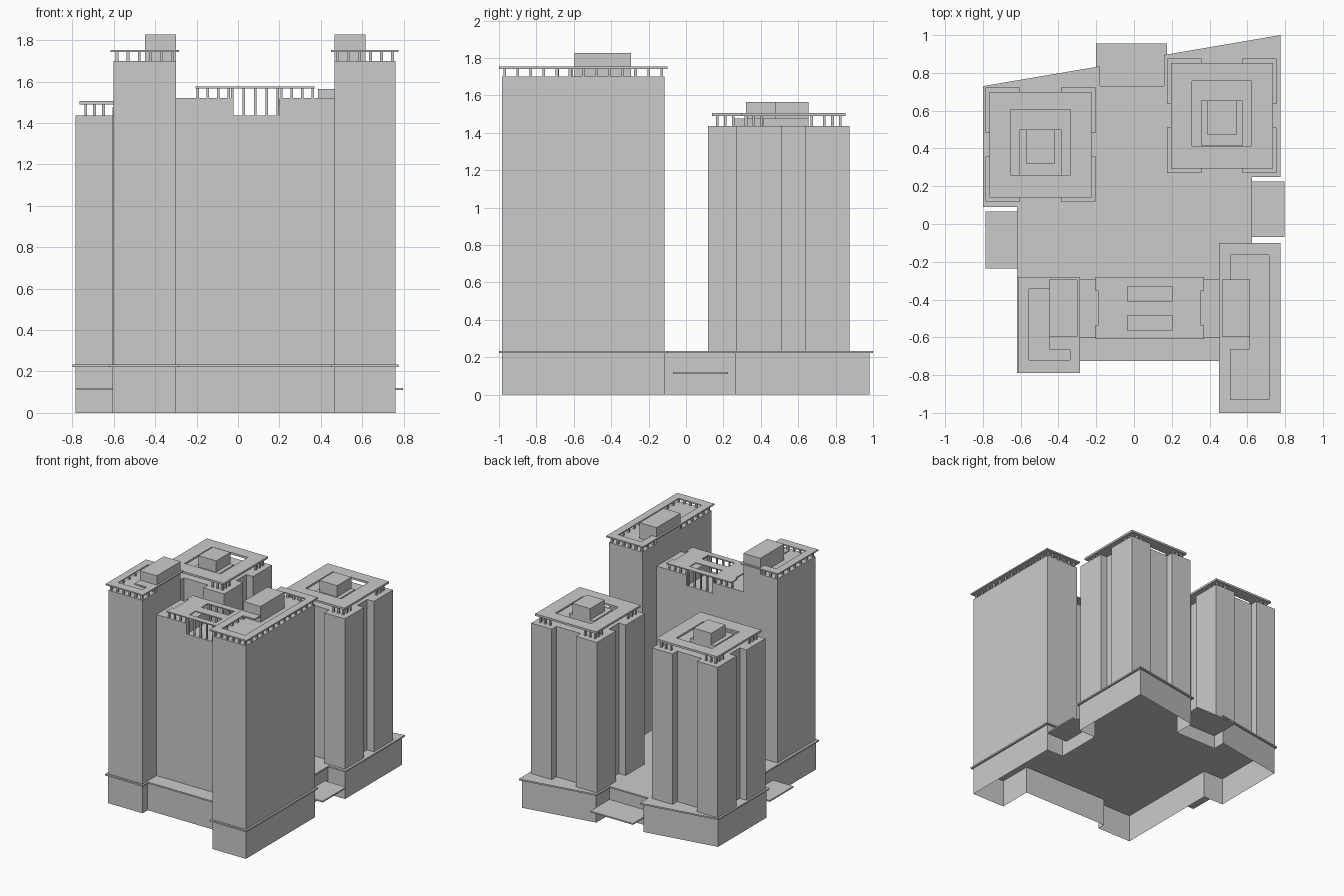
import bpy, bmesh
from mathutils import Vector

if "Cube" in bpy.data.objects:
    bpy.data.objects.remove(bpy.data.objects["Cube"])


def prism(name, outline, z0, z1, holes=(), open_below=False):
    """Flat-shaded extruded plan outline with optional holes."""
    cu = bpy.data.curves.new(name, 'CURVE')
    cu.dimensions, cu.fill_mode, cu.extrude = '2D', 'BOTH', (z1 - z0) / 2
    for loop in [outline, *holes]:
        sp = cu.splines.new('POLY')
        sp.points.add(len(loop) - 1)
        for p, (x, y) in zip(sp.points, loop):
            p.co = (x, y, 0, 1)
        sp.use_cyclic_u = True
    ob = bpy.data.objects.new(name, cu)
    ob.location.z = (z0 + z1) / 2
    bpy.context.collection.objects.link(ob)
    bpy.ops.object.select_all(action='DESELECT')
    ob.select_set(True)
    bpy.context.view_layer.objects.active = ob
    bpy.ops.object.convert(target='MESH')
    ob = bpy.context.object
    bm = bmesh.new()
    bm.from_mesh(ob.data)
    bmesh.ops.remove_doubles(bm, verts=bm.verts, dist=1e-5)
    bmesh.ops.recalc_face_normals(bm, faces=bm.faces)
    if open_below:
        low = [f for f in bm.faces if f.normal.z < -0.9]
        bmesh.ops.delete(bm, geom=low, context='FACES')
    bmesh.ops.dissolve_limit(bm, angle_limit=0.01, verts=bm.verts, edges=bm.edges)
    for f in bm.faces:
        f.smooth = False
    bm.to_mesh(ob.data)
    bm.free()
    for a in ("sharp_face", "custom_normal"):
        if a in ob.data.attributes:
            ob.data.attributes.remove(ob.data.attributes[a])
    ob.data.shade_flat()
    return ob


def boxes(name, items):
    """One object made of boxes (x0, x1, y0, y1, z0, z1)."""
    bm = bmesh.new()
    for x0, x1, y0, y1, z0, z1 in items:
        for v in bmesh.ops.create_cube(bm, size=1)['verts']:
            v.co = Vector(((x0 + x1) / 2 + v.co.x * (x1 - x0),
                           (y0 + y1) / 2 + v.co.y * (y1 - y0),
                           (z0 + z1) / 2 + v.co.z * (z1 - z0)))
    me = bpy.data.meshes.new(name)
    bm.to_mesh(me)
    bm.free()
    ob = bpy.data.objects.new(name, me)
    bpy.context.collection.objects.link(ob)
    return ob


def posts(name, points, z0, z1, w=0.014):
    h = w / 2
    boxes(name, [(x - h, x + h, y - h, y + h, z0, z1) for x, y in points])


def rect(x0, x1, y0, y1):
    return [(x0, y0), (x1, y0), (x1, y1), (x0, y1)]


def inset(loop, d):
    """Mitred inset of a counter-clockwise outline."""
    out = []
    for i, p in enumerate(loop):
        p = Vector(p)
        a = (p - Vector(loop[i - 1])).normalized()
        b = (Vector(loop[(i + 1) % len(loop)]) - p).normalized()
        na, nb = Vector((-a.y, a.x)), Vector((-b.y, b.x))
        out.append(tuple(p + (na + nb) * d / (1 + na.dot(nb))))
    return out


def spaced(a, b, pitch):
    n = max(1, round((b - a) / pitch))
    return [a + (b - a) * i / n for i in range(n + 1)]


# Podium shell (open underneath) with overhanging ledge slab
plan = [(-0.80, 0.73), (-0.80, 0.09), (-0.62, 0.09), (-0.62, -0.79), (-0.285, -0.79),
        (-0.285, -0.725), (0.45, -0.725), (0.45, -1.0), (0.775, -1.0), (0.775, -0.10),
        (0.625, -0.10), (0.625, 0.25), (0.775, 0.25), (0.775, 1.0), (0.16, 0.895),
        (0.16, 0.73), (-0.18, 0.73), (-0.18, 0.835)]
prism("podium_body", inset(plan, 0.015), 0, 0.222, open_below=True)
prism("podium_ledge", plan, 0.222, 0.234)

# Entrance canopies
for side, b in (("left", (-0.785, -0.605, -0.235, 0.065)),
                ("right", (0.61, 0.797, -0.07, 0.225)),
                ("back", (-0.20, 0.175, 0.715, 0.955))):
    boxes(side + "_canopy", [(*b, 0.11, 0.121)])

# Two rear towers: square plan with a recess in each face
for side, cx, cy, core_y in (("left", -0.495, 0.42, 0.41), ("right", 0.465, 0.573, 0.565)):
    w, h, gx, gy, d = 0.29, 0.302, 0.108, 0.063, 0.06
    notch = [(w - d, gy), (w, gy), (w, h), (gx, h), (gx, h - d)]
    loop = notch + [(-x, y) for x, y in reversed(notch)]
    loop += [(-x, -y) for x, y in notch] + [(x, -y) for x, y in reversed(notch)]
    prism(side + "_rear_tower", [(cx + x, cy + y) for x, y in loop], 0.234, 1.435)
    prism(side + "_rear_roof_frame", rect(cx - 0.27, cx + 0.27, cy - 0.28, cy + 0.28),
          1.49, 1.506, [rect(cx - 0.158, cx + 0.158, cy - 0.16, cy + 0.185)])
    pts = []
    for sx in (-1, 1):
        for sy in (-1, 1):
            corner = [(0.05, 0.05), (0.05, 0.092), (0.05, 0.135), (0.092, 0.05), (0.135, 0.05)]
            pts += [(cx + sx * (w - a), cy + sy * (h - b)) for a, b in corner]
    posts(side + "_rear_roof_posts", pts, 1.435, 1.49)
    boxes(side + "_rear_roof_core",
          [(cx - 0.11, cx + 0.11, core_y - 0.15, core_y + 0.09, 1.435, 1.475),
           (cx - 0.078, cx + 0.078, core_y - 0.09, core_y + 0.09, 1.475, 1.565)])

# Two front towers with crown frames on short posts
fronts = (
    ("left", (-0.60, -0.30, -0.775, -0.295), (-0.615, -0.285, -0.79, -0.28),
     [(-0.555, -0.72), (-0.34, -0.72), (-0.34, -0.665), (-0.45, -0.665),
      (-0.45, -0.345), (-0.555, -0.345)], (-0.45, -0.30, -0.595, -0.295)),
    ("right", (0.465, 0.76, -0.985, -0.115), (0.45, 0.775, -1.0, -0.10),
     [(0.51, -0.93), (0.715, -0.93), (0.715, -0.165), (0.51, -0.165),
      (0.51, -0.30), (0.612, -0.30), (0.612, -0.665), (0.51, -0.665)],
     (0.465, 0.615, -0.595, -0.295)))
for side, body, crown, hole, core in fronts:
    boxes(side + "_front_tower", [(*body, 0.234, 1.70)])
    prism(side + "_front_crown_frame", rect(*crown), 1.742, 1.753, [hole])
    x0, x1, y0, y1 = (body[0] + 0.015, body[1] - 0.015, body[2] + 0.015, body[3] - 0.015)
    pts = [(x, y) for x in spaced(x0, x1, 0.054) for y in (y0, y1)]
    pts += [(x, y) for y in spaced(y0, y1, 0.07)[1:-1] for x in (x0, x1)]
    posts(side + "_front_crown_posts", pts, 1.70, 1.742)
    boxes(side + "_front_roof_core", [(*core, 1.70, 1.827)])

# Middle slab block with a sunken roof terrace
boxes("middle_block", [(-0.30, -0.035, -0.60, -0.295, 0.234, 1.52),
                       (-0.035, 0.20, -0.60, -0.295, 0.234, 1.435),
                       (0.20, 0.465, -0.60, -0.295, 0.234, 1.52)])
pergola = [(-0.205, -0.61), (0.37, -0.61), (0.37, -0.535), (0.352, -0.535), (0.352, -0.355),
           (0.37, -0.355), (0.37, -0.28), (-0.205, -0.28), (-0.205, -0.355),
           (-0.187, -0.355), (-0.187, -0.535), (-0.205, -0.535)]
prism("middle_pergola", pergola, 1.567, 1.576,
      [rect(-0.035, 0.20, -0.41, -0.33), rect(-0.035, 0.20, -0.565, -0.485)])
rows = (-0.588, -0.307)
posts("pergola_short_posts", [(x, y) for y in rows for x in
      (-0.195, -0.145, -0.095, -0.045, 0.21, 0.26, 0.31, 0.36)], 1.52, 1.567, 0.012)
posts("pergola_tall_posts", [(x, y) for y in rows for x in
      (-0.027, 0.028, 0.083, 0.138, 0.193)], 1.435, 1.567, 0.012)
